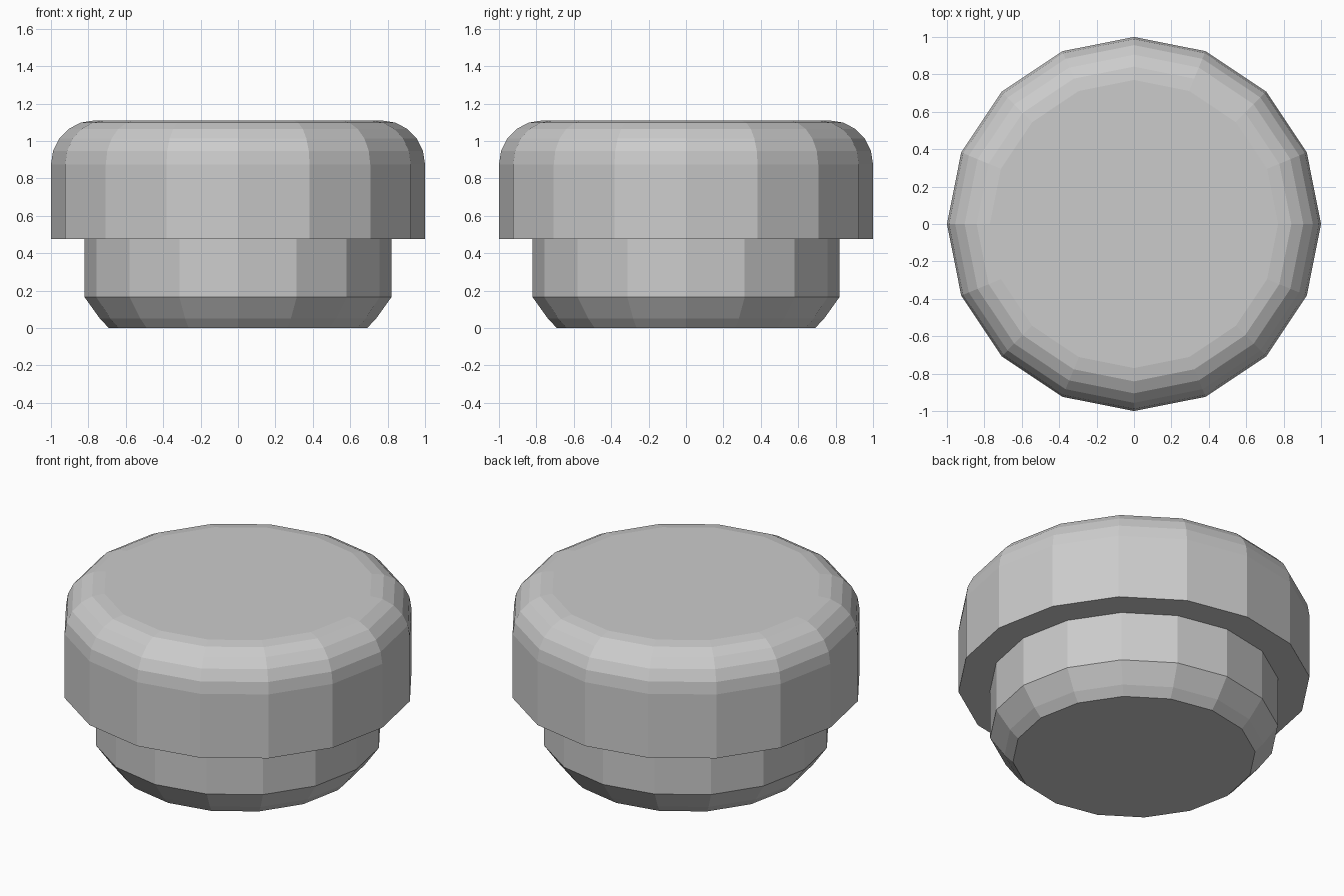
import bpy
import bmesh
from math import cos, sin, pi, radians

SIDES = 16

cube = bpy.data.objects.get("Cube")
if cube:
    bpy.data.objects.remove(cube, do_unlink=True)

grey = bpy.data.materials.new("light_grey")
grey.use_nodes = True
colour = (0.6, 0.6, 0.6, 1)
grey.diffuse_color = colour
grey.node_tree.nodes["Principled BSDF"].inputs["Base Color"].default_value = colour


def lathe(name, profile, close_top):
    """Turn a (radius, height) profile into a faceted solid."""
    bm = bmesh.new()
    rings = []
    for r, z in profile:
        rings.append([bm.verts.new((r * cos(2 * pi * i / SIDES),
                                    r * sin(2 * pi * i / SIDES), z))
                      for i in range(SIDES)])
    for low, high in zip(rings, rings[1:]):
        for i in range(SIDES):
            j = (i + 1) % SIDES
            bm.faces.new((low[i], low[j], high[j], high[i]))
    bm.faces.new(rings[0][::-1])
    if close_top:
        bm.faces.new(rings[-1])
    mesh = bpy.data.meshes.new(name)
    bm.to_mesh(mesh)
    bm.free()
    mesh.materials.append(grey)
    obj = bpy.data.objects.new(name, mesh)
    bpy.context.collection.objects.link(obj)
    return obj


# Narrow base with a chamfered foot, its open top hidden under the cap
lathe("base", [(0.69, 0), (0.738, 0.05), (0.82, 0.165), (0.82, 0.475)], False)

# Wide cap with a rounded upper rim
rim = [(0.77 + 0.23 * cos(radians(a)), 0.875 + 0.235 * sin(radians(a)))
       for a in range(0, 91, 18)]
lathe("cap", [(1, 0.475)] + rim, True)
